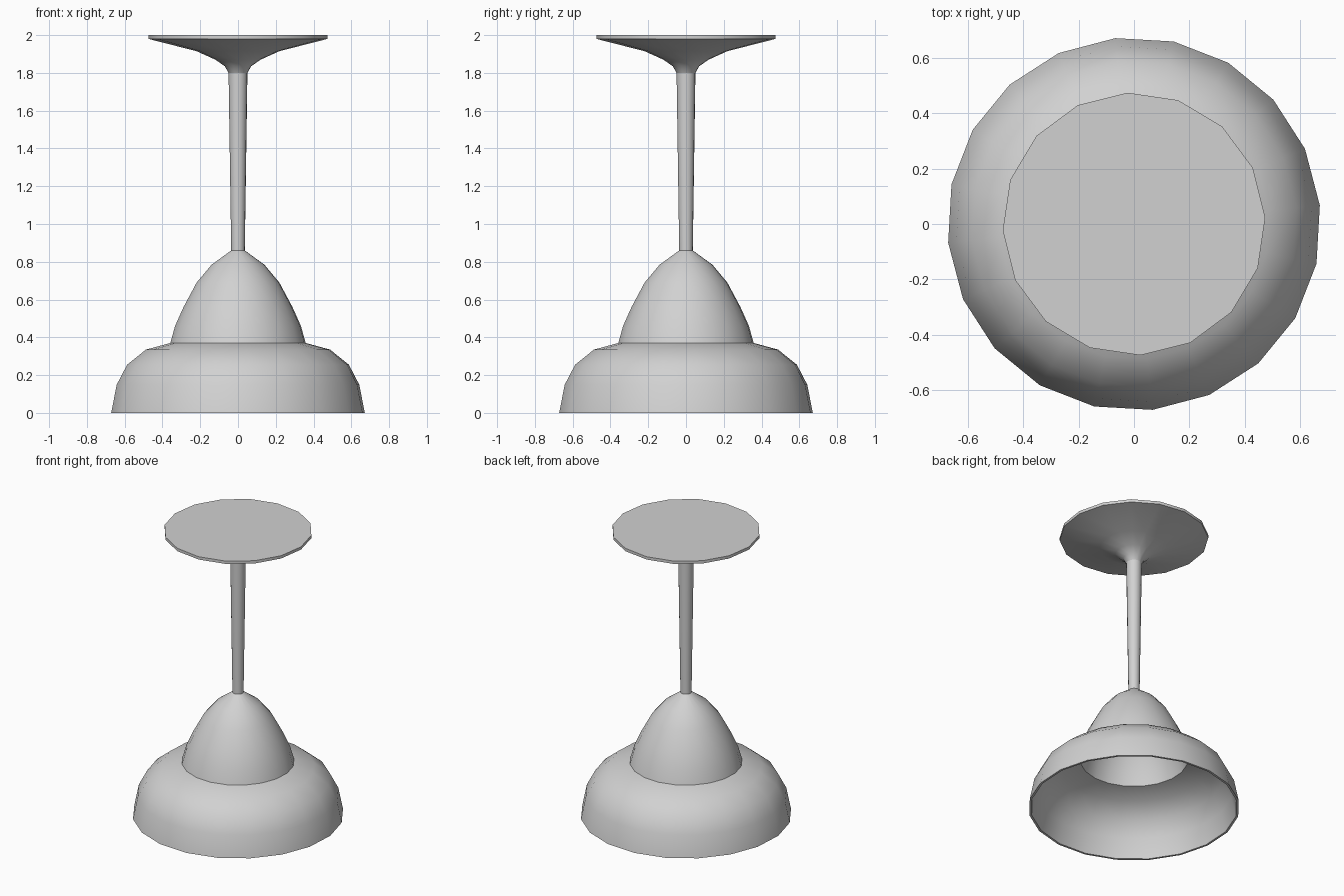
import bpy, bmesh, math

cube = bpy.data.objects.get("Cube")
if cube:
    bpy.data.objects.remove(cube)

grey = bpy.data.materials.new("pale grey glass")
grey.use_nodes = True
grey.diffuse_color = (0.64, 0.64, 0.64, 1)
grey.node_tree.nodes["Principled BSDF"].inputs["Base Color"].default_value = grey.diffuse_color


def lathe(name, profile, sides, turn=0.0, angle=40):
    """Revolve an open (radius, height) profile about z, closing ends on the axis."""
    bm = bmesh.new()
    verts = [bm.verts.new((r * math.cos(turn), r * math.sin(turn), z)) for r, z in profile]
    edges = [bm.edges.new(pair) for pair in zip(verts, verts[1:])]
    bmesh.ops.spin(bm, geom=verts + edges, cent=(0, 0, 0), axis=(0, 0, 1),
                   angle=math.tau, steps=sides, use_duplicate=False)
    bmesh.ops.remove_doubles(bm, verts=bm.verts, dist=0.0005)
    bmesh.ops.recalc_face_normals(bm, faces=bm.faces)
    mesh = bpy.data.meshes.new(name)
    bm.to_mesh(mesh)
    bm.free()
    mesh.materials.append(grey)
    obj = bpy.data.objects.new(name, mesh)
    bpy.context.collection.objects.link(obj)
    bpy.ops.object.select_all(action="DESELECT")
    obj.select_set(True)
    bpy.context.view_layer.objects.active = obj
    bpy.ops.object.shade_smooth_by_angle(angle=math.radians(angle))
    return obj


# Flat round foot, uppermost because the glass stands on its rim
lathe("foot", [(0, 2), (0.475, 2), (0.475, 1.98), (0.22, 1.915), (0.12, 1.87),
               (0.07, 1.835), (0.05, 1.8)], 16, 0.05)

# Slender tapering stem
lathe("stem", [(0.05, 1.8), (0.036, 0.86)], 16, 0.05)

# Hollow bowl: domed cup, step, wide rounded brim, then the inner wall
outer = [(0.036, 0.86), (0.14, 0.785), (0.22, 0.69), (0.29, 0.56), (0.335, 0.46),
         (0.36, 0.37), (0.49, 0.335), (0.59, 0.255), (0.645, 0.15), (0.675, 0)]
wall = 0.015
inner = [(r - wall, max(z - wall, 0)) for r, z in reversed(outer[1:])]
lathe("bowl", outer + inner + [(0, 0.835)], 20, 0.1, 48)
